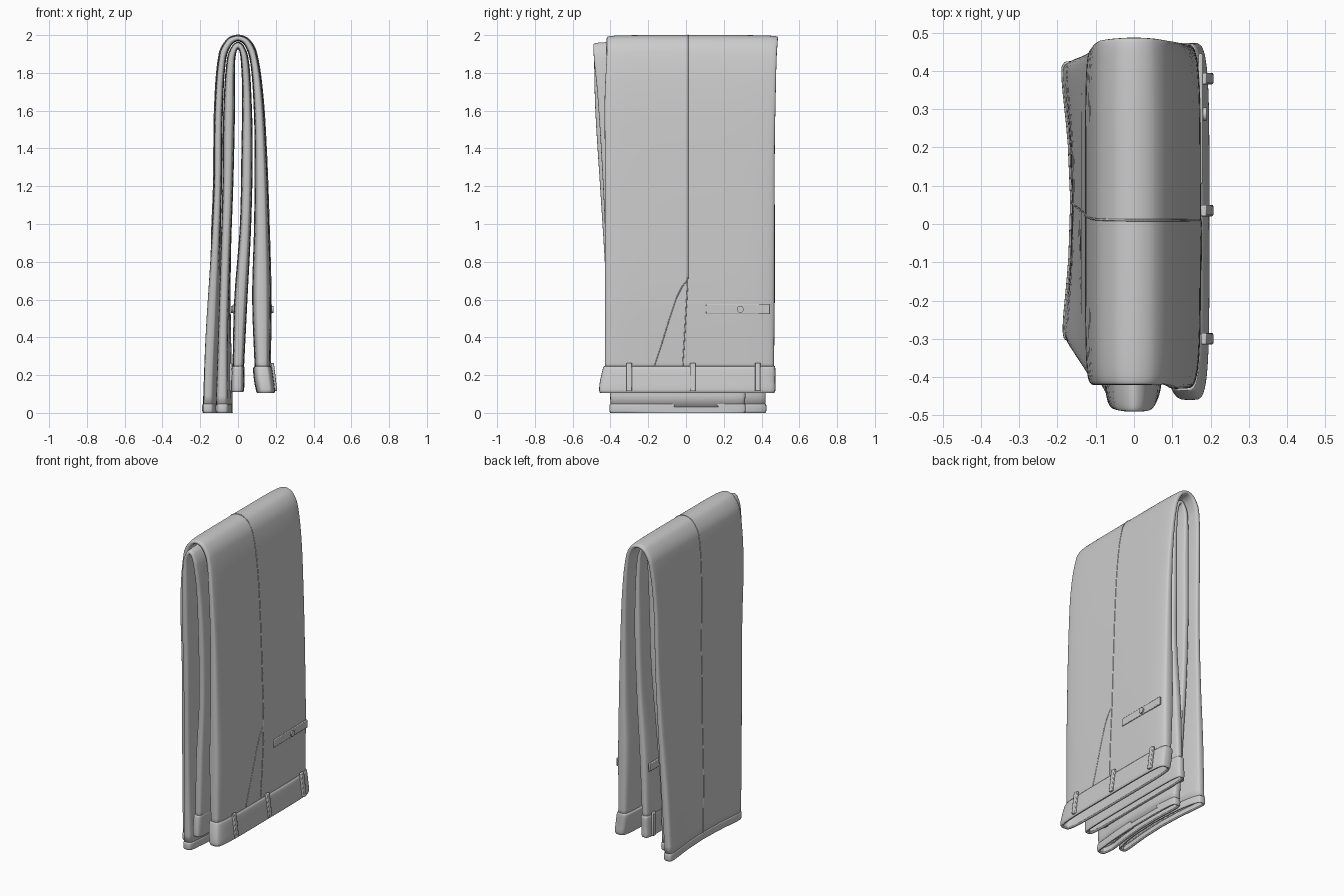
import bpy, bmesh, math
from mathutils import Vector

if "Cube" in bpy.data.objects:
    bpy.data.objects.remove(bpy.data.objects["Cube"])

# Folded trousers draped over a bar: stations are outer x,z / inner x,z / y min,max
OUTER = [(.17, .2, .09, .2, -.43, .465), (.175, .6, .075, .6, -.43, .47),
         (.165, 1.0, .085, 1.0, -.43, .47), (.15, 1.4, .088, 1.4, -.43, .47),
         (.13, 1.7, .08, 1.68, -.43, .475), (.097, 1.91, .062, 1.87, -.42, .48),
         (.055, 1.98, .035, 1.945, -.42, .485), (0, 2.0, 0, 1.967, -.42, .487),
         (-.055, 1.98, -.035, 1.945, -.42, .485), (-.1, 1.9, -.063, 1.87, -.42, .48),
         (-.125, 1.6, -.08, 1.6, -.42, .46), (-.13, 1.2, -.085, 1.2, -.4, .45),
         (-.15, .8, -.097, .8, -.37, .44), (-.18, .4, -.11, .4, -.33, .43),
         (-.197, .03, -.127, .03, -.3, .42)]
INNER = [(.03, .2, -.03, .2, -.41, .42), (.05, .6, -.02, .6, -.42, .42),
         (.07, 1.0, .01, 1.0, -.43, .42), (.078, 1.4, .018, 1.4, -.45, .43),
         (.07, 1.7, .022, 1.7, -.47, .43), (.055, 1.88, .015, 1.86, -.487, .43),
         (.03, 1.945, .008, 1.91, -.49, .43), (0, 1.965, 0, 1.925, -.49, .43),
         (-.03, 1.945, -.008, 1.91, -.49, .43), (-.058, 1.88, -.015, 1.86, -.487, .43),
         (-.078, 1.6, -.016, 1.6, -.48, .42), (-.083, 1.2, -.025, 1.2, -.455, .41),
         (-.095, .8, -.04, .8, -.43, .38), (-.108, .4, -.05, .4, -.41, .34),
         (-.12, .03, -.047, .03, -.4, .31)]


def smooth(st, n=6):
    """Chord-length Hermite interpolation of the stations."""
    P = [Vector(s) for s in st]
    t = [0]
    for a, b in zip(P, P[1:]):
        t.append(t[-1] + max((b - a).length, 1e-4))
    last = len(P) - 1
    M = [(P[min(i + 1, last)] - P[max(i - 1, 0)]) / (t[min(i + 1, last)] - t[max(i - 1, 0)])
         for i in range(last + 1)]
    out = []
    for i in range(last):
        h = t[i + 1] - t[i]
        for k in range(n):
            u = k / n
            out.append((2*u**3 - 3*u*u + 1) * P[i] + (u**3 - 2*u*u + u) * h * M[i]
                       + (3*u*u - 2*u**3) * P[i + 1] + (u**3 - u*u) * h * M[i + 1])
    return out + [P[-1]]


def bend(x, y, z):
    """The hanging hem side bows inward across its middle."""
    if x < -.03 and z < 1:
        x += .035 * (1 - z) * max(0, 1 - ((y - .05) / .36) ** 2) * min(1, (-x - .03) / .03)
    return Vector((x, y, z))


def finish(ob, solid=0):
    if solid:
        m = ob.modifiers.new("cloth", 'SOLIDIFY')
        m.thickness, m.offset = solid, -1
    for p in ob.data.polygons:
        p.use_smooth = True
    bpy.context.view_layer.objects.active = ob
    ob.select_set(True)
    bpy.ops.object.shade_smooth_by_angle(angle=math.radians(50))
    ob.select_set(False)


def tube(name, stations, solid, n=56):
    """Flattened open cloth tube through the stations."""
    bm = bmesh.new()
    rings = []
    sg = lambda v, p: math.copysign(abs(v) ** p, v)
    for xo, zo, xi, zi, y0, y1 in smooth(stations):
        ring = []
        for k in range(n):
            a = 2 * math.pi * k / n
            y = (y0 + y1) / 2 + (y1 - y0) / 2 * sg(math.cos(a), .42)
            f = .5 + .5 * sg(math.sin(a), .42)
            ring.append(bm.verts.new(bend(xi + (xo - xi) * f, y, zi + (zo - zi) * f)))
        rings.append(ring)
    for a, b in zip(rings, rings[1:]):
        for k in range(n):
            bm.faces.new((a[k], a[(k + 1) % n], b[(k + 1) % n], b[k]))
    bmesh.ops.recalc_face_normals(bm, faces=bm.faces)
    me = bpy.data.meshes.new(name)
    bm.to_mesh(me)
    bm.free()
    ob = bpy.data.objects.new(name, me)
    bpy.context.collection.objects.link(ob)
    finish(ob, solid)


def box(name, loc, size, bevel=.004):
    bpy.ops.mesh.primitive_cube_add(size=1, location=loc)
    ob = bpy.context.object
    ob.name = name
    ob.scale = size
    bpy.ops.object.transform_apply(location=False, rotation=False, scale=True)
    m = ob.modifiers.new("round", 'BEVEL')
    m.width, m.segments = bevel, 2
    finish(ob)
    return ob


def seam(name, pts, r=.003):
    cu = bpy.data.curves.new(name, 'CURVE')
    cu.dimensions, cu.bevel_depth, cu.bevel_resolution = '3D', r, 1
    sp = cu.splines.new('POLY')
    sp.points.add(len(pts) - 1)
    for q, p in zip(sp.points, pts):
        q.co = (*p, 1)
    bpy.context.collection.objects.link(bpy.data.objects.new(name, cu))


# Legs
tube("outer_leg", OUTER, .008)
tube("inner_leg", INNER, .008)

# Waistbands
tube("outer_waistband", [(.174, .247, .088, .247, -.435, .47), (.182, .235, .08, .235, -.44, .473),
                         (.192, .17, .085, .17, -.455, .473), (.197, .12, .095, .12, -.46, .473),
                         (.192, .105, .1, .105, -.455, .468)], .014)
tube("inner_waistband", [(.032, .247, -.032, .247, -.415, .425), (.034, .235, -.036, .235, -.42, .43),
                         (.034, .17, -.038, .17, -.425, .43), (.032, .12, -.038, .12, -.425, .43),
                         (.028, .11, -.034, .11, -.42, .425)], .014)

# Hem bands
for name, xo, xi, y0, y1 in (("outer_hem", -.2, -.123, -.305, .425), ("inner_hem", -.121, -.042, -.405, .315)):
    tube(name, [(xo + .004, .048, xi - .004, .048, y0 + .004, y1 - .004), (xo, .04, xi, .04, y0, y1),
                (xo, .01, xi, .01, y0, y1), (xo + .004, 0, xi - .004, 0, y0 + .004, y1 - .004)], .012)

# Belt loops, welt pockets and buttons on both outer faces of the seat
for side, xb, xp, d in (("outer", .194, .174, 1), ("inner", -.041, -.022, -1)):
    for i, y in enumerate((-.3, .035, .38)):
        ob = box(f"{side}_belt_loop_{i}", (xb - d * .003, y, .19), (.016, .03, .15))
        ob.rotation_euler[1] = -.12 if d > 0 else 0
    y = .275 if d > 0 else .235
    box(f"{side}_welt_pocket", (xp, y, .55), (.012, .34, .05))
    bpy.ops.mesh.primitive_cylinder_add(vertices=20, radius=.018, depth=.012,
                                        location=(xp + d * .009, y + .012, .548),
                                        rotation=(0, math.pi / 2, 0))
    bpy.context.object.name = f"{side}_pocket_button"
    finish(bpy.context.object)

# Side seam over the fold and slanted front pocket edge
path = smooth(OUTER)
pts = []
for p in path:
    y = .01 if p[0] > 0 else .01 + .05 * (2 - p[1]) / 2
    if p[0] > 0 and p[1] < .7:
        y -= .03 * (.7 - p[1]) / .5
    pts.append(bend(p[0], y, p[1]))
seam("side_seam", pts)
xr = lambda z: min((p for p in path if p[0] > 0), key=lambda p: abs(p[1] - z))[0]
seam("slant_pocket", [(xr(z), y, z) for y, z in
                      ((-.17, .24), (-.13, .36), (-.09, .49), (-.05, .61), (-.02, .67), (.005, .7))])
